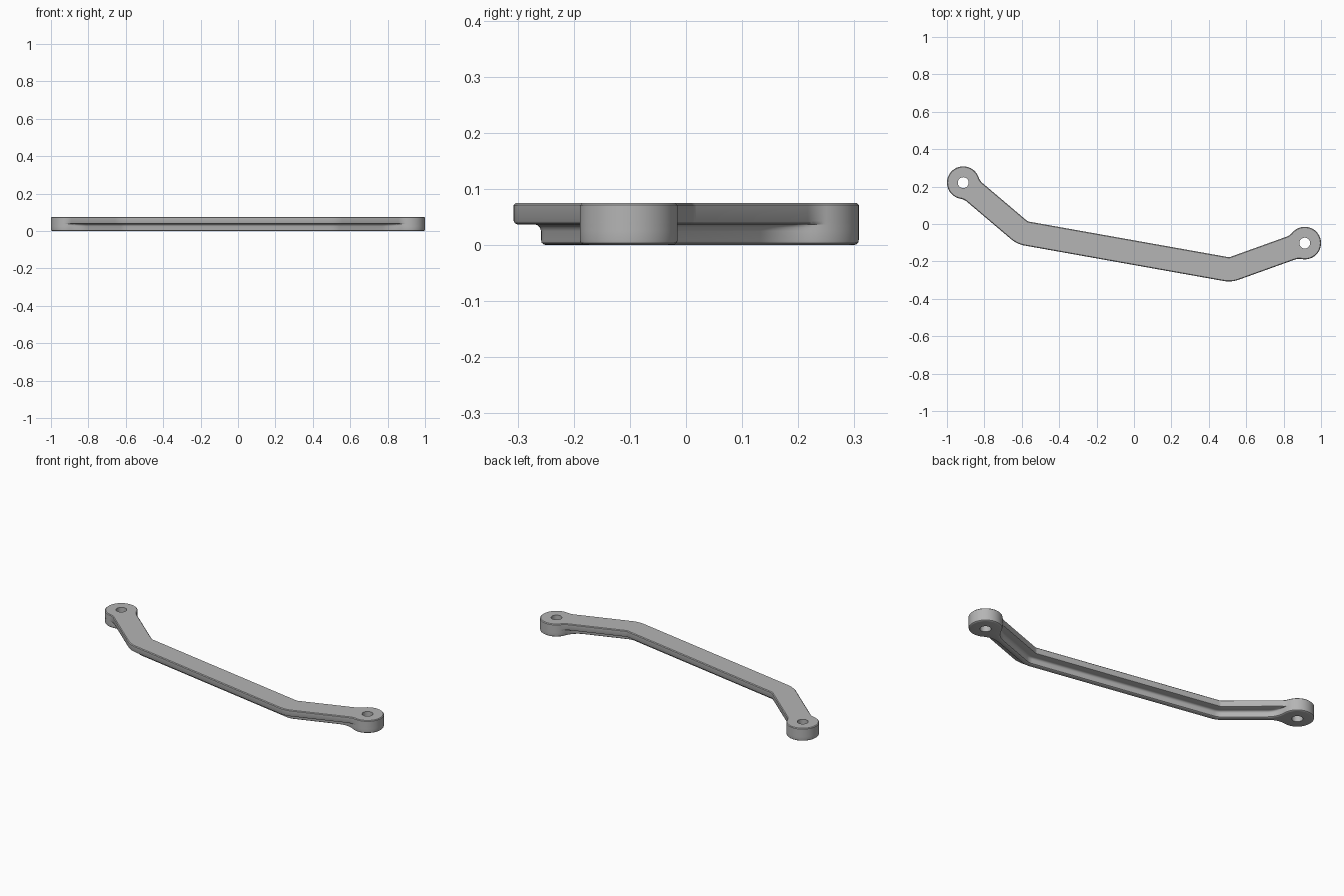
import bpy
import bmesh
from math import asin, cos, sin, pi, atan2
from mathutils import Vector

cube = bpy.data.objects.get("Cube")
if cube:
    bpy.data.objects.remove(cube, do_unlink=True)

# Centreline: boss centre, two bends, boss centre
PATH = [Vector(p) for p in ((-0.913, 0.221), (-0.597, -0.047), (0.515, -0.245), (0.913, -0.102))]
BEND_RADIUS = 0.09
HOLE_RADIUS = 0.029
HEIGHT = 0.075


def arc(centre, radius, start, end, steps, d=Vector((1, 0)), n=Vector((0, 1))):
    angles = [start + (end - start) * i / steps for i in range(steps + 1)]
    return [centre + radius * (cos(t) * d + sin(t) * n) for t in angles]


def end_curve(centre, d, n, width, boss, fillet):
    """Half of a boss rim followed by the fillet into the arm."""
    a = asin((width + fillet) / (boss + fillet))
    hub = centre + d * (boss + fillet) * cos(a) + n * (width + fillet)
    rim = arc(centre, boss, pi, a, 24, d, n)
    return rim + arc(hub, fillet, a + pi, 1.5 * pi, 10, d, n)[1:]


def side(sign, width, boss, fillet):
    """One edge of the link, from the first boss to the last."""
    dirs = [(b - a).normalized() for a, b in zip(PATH, PATH[1:])]
    normals = [Vector((-d.y, d.x)) * sign for d in dirs]
    points = end_curve(PATH[0], dirs[0], normals[0], width, boss, fillet)
    for p, d1, d2 in zip(PATH[1:-1], dirs, dirs[1:]):
        h1, h2 = atan2(d1.y, d1.x), atan2(d2.y, d2.x)
        centre = p + (d2 - d1).normalized() * BEND_RADIUS / cos((h2 - h1) / 2)
        points += arc(centre, BEND_RADIUS - sign * width, h1 - pi / 2, h2 - pi / 2, 10)
    last = end_curve(PATH[-1], -dirs[-1], normals[-1], width, boss, fillet)
    return points + last[::-1]


def outline(width, boss, fillet):
    return side(1, width, boss, fillet) + side(-1, width, boss, fillet)[-2:0:-1]


def add_loop(bm, points, z):
    verts = [bm.verts.new((p.x, p.y, z)) for p in points]
    edges = [bm.edges.new((v, verts[i - 1])) for i, v in enumerate(verts)]
    return verts, edges


def join(bm, low, high):
    for i in range(len(low)):
        bm.faces.new((low[i - 1], low[i], high[i], high[i - 1]))


# Layers: height, arm half width, boss radius, fillet radius
# (rounded rib foot, rib wall, fillet under flange, flange, top chamfer)
LAYERS = [
    (0.0, 0.007, 0.078, 0.12), (0.001, 0.011, 0.082, 0.12),
    (0.004, 0.015, 0.086, 0.12), (0.009, 0.016, 0.087, 0.12),
    (0.025, 0.016, 0.087, 0.12), (0.031, 0.018, 0.087, 0.12),
    (0.035, 0.022, 0.087, 0.12), (0.037, 0.028, 0.087, 0.12),
    (0.037, 0.059, 0.087, 0.08), (0.039, 0.063, 0.087, 0.08),
    (0.043, 0.065, 0.087, 0.08), (0.071, 0.065, 0.087, 0.08),
    (HEIGHT, 0.061, 0.083, 0.08),
]

bm = bmesh.new()
loops = [add_loop(bm, outline(w, r, f), z) for z, w, r, f in LAYERS]
for (low, _), (high, _) in zip(loops, loops[1:]):
    join(bm, low, high)

# Pin holes through both bosses
caps = [list(loops[0][1]), list(loops[-1][1])]
for centre in (PATH[0], PATH[-1]):
    ring = arc(centre, HOLE_RADIUS, 0, 2 * pi, 32)[:-1]
    bottom, top = add_loop(bm, ring, 0), add_loop(bm, ring, HEIGHT)
    join(bm, bottom[0], top[0])
    caps[0] += bottom[1]
    caps[1] += top[1]

# Flat underside and top, open at the holes
for edges in caps:
    bmesh.ops.triangle_fill(bm, use_beauty=True, use_dissolve=False, edges=edges)
bmesh.ops.recalc_face_normals(bm, faces=bm.faces[:])

mesh = bpy.data.meshes.new("link_arm")
bm.to_mesh(mesh)
bm.free()
link = bpy.data.objects.new("link_arm", mesh)
bpy.context.collection.objects.link(link)

# Plain grey metal
grey = bpy.data.materials.new("grey_metal")
grey.use_nodes = True
colour = (0.46, 0.46, 0.46, 1)
grey.diffuse_color = colour
grey.node_tree.nodes["Principled BSDF"].inputs["Base Color"].default_value = colour
mesh.materials.append(grey)

bpy.ops.object.select_all(action="DESELECT")
link.select_set(True)
bpy.context.view_layer.objects.active = link
bpy.ops.object.shade_smooth_by_angle(angle=0.6)
